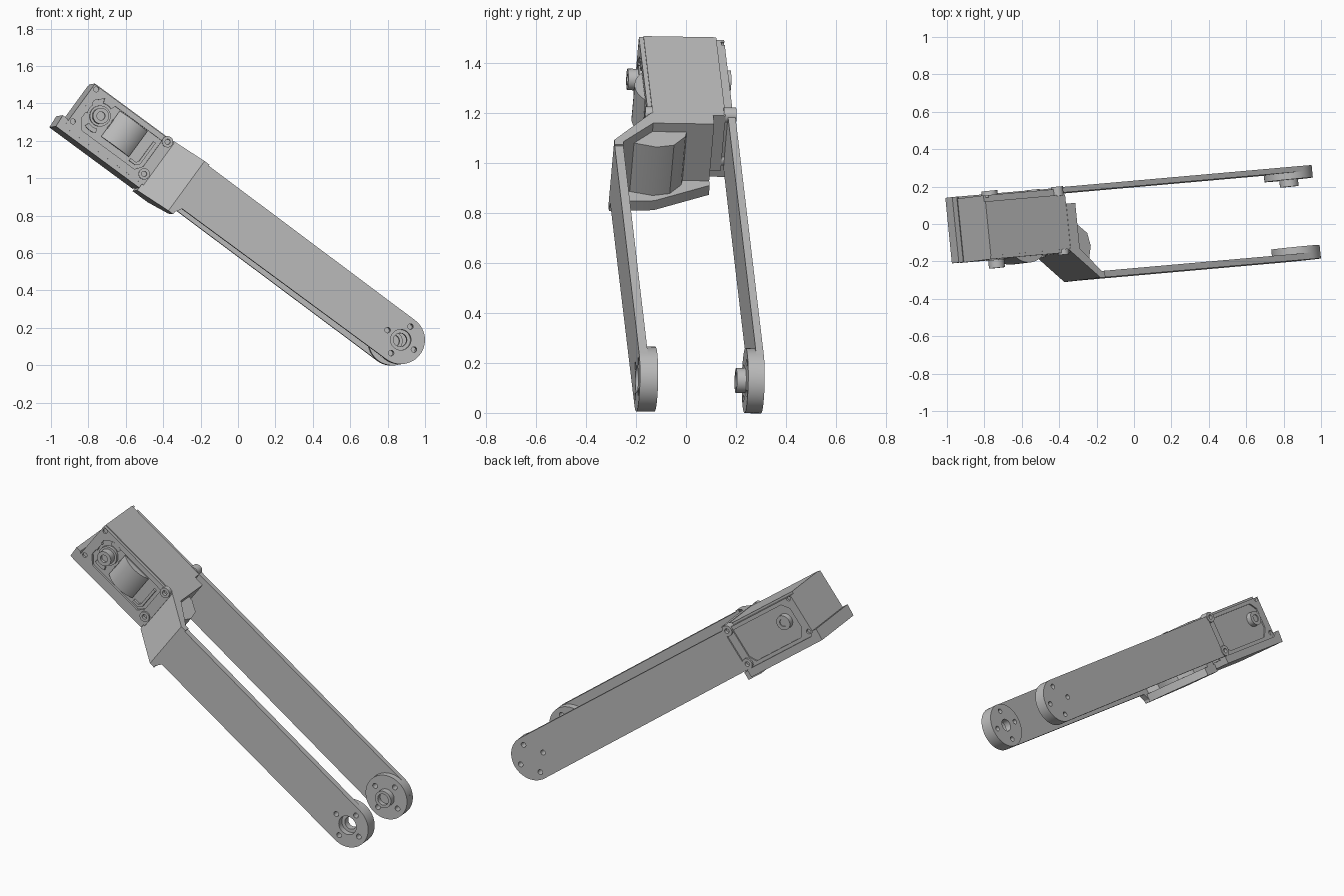
import bpy, bmesh
from math import cos, sin, pi, radians
from mathutils import Vector, Matrix

cube = bpy.data.objects.get("Cube")
if cube:
    bpy.data.objects.remove(cube)

mat = bpy.data.materials.new("plain grey")
mat.use_nodes = True
GREY = (0.5, 0.5, 0.5, 1)
mat.diffuse_color = GREY
mat.node_tree.nodes["Principled BSDF"].inputs["Base Color"].default_value = GREY

# Tilted frame: u along the arms, v towards the back, w across the arm width
U = Vector((0.803, 0.071, -0.592)).normalized()
V = Vector((-0.1, 0.995, -0.016))
V = (V - U * V.dot(U)).normalized()
W = U.cross(V)
FRAME = Matrix((U, V, W)).transposed().to_4x4()
FRAME.translation = (0, 0, -0.004)


def circle(u, w, r, n=40, start=0, end=2 * pi):
    closed = abs(end - start) > 6.28
    steps = n if closed else n - 1
    return [(u + r * cos(start + (end - start) * i / steps),
             w + r * sin(start + (end - start) * i / steps)) for i in range(n)]


def rect(u0, u1, w0, w1):
    return [(u0, w0), (u1, w0), (u1, w1), (u0, w1)]


def prism(name, outlines, lo, hi, along="v"):
    """Extrude closed outlines along v (outline in u, w) or w (outline in u, v)."""
    bm = bmesh.new()
    for pts in outlines:
        ends = []
        for h in (lo, hi):
            ends.append([bm.verts.new((a, h, b) if along == "v" else (a, b, h)) for a, b in pts])
        bm.faces.new(ends[0])
        bm.faces.new(ends[1])
        for i in range(len(pts)):
            j = (i + 1) % len(pts)
            bm.faces.new((ends[0][i], ends[0][j], ends[1][j], ends[1][i]))
    bmesh.ops.recalc_face_normals(bm, faces=bm.faces)
    mesh = bpy.data.meshes.new(name)
    bm.to_mesh(mesh)
    bm.free()
    mesh.materials.append(mat)
    obj = bpy.data.objects.new(name, mesh)
    obj.matrix_world = FRAME
    bpy.context.collection.objects.link(obj)
    return obj


def activate(obj):
    bpy.ops.object.select_all(action="DESELECT")
    obj.select_set(True)
    bpy.context.view_layer.objects.active = obj


def cut(obj, outlines, lo, hi):
    cutter = prism("cutter", outlines, lo, hi)
    cutter.hide_render = True
    mod = obj.modifiers.new("cut", "BOOLEAN")
    mod.operation, mod.solver, mod.object = "DIFFERENCE", "EXACT", cutter
    activate(obj)
    bpy.ops.object.modifier_apply(modifier=mod.name)
    bpy.data.objects.remove(cutter)


PU, PW, R = 0.602, 0.61, 0.13          # joint axis and arm end radius
HU, HW = -1.396, 0.63                  # drive shaft axis
LOW, TOP = 0.48, 0.75
screws = [(u, w) for u in (-1.497, -1.023) for w in (0.52, 0.733)]
joint_holes = [circle(PU + 0.088 * cos(a), PW + 0.088 * sin(a), 0.015, 16)
               for a in (0, pi / 2, pi, 3 * pi / 2)]
round_end = circle(PU, PW, R, 28, -pi / 2, pi / 2)

# Front arm and its joint disc
front_arm = prism("front_arm", [[(-0.81, LOW)] + round_end + [(-0.81, TOP)]], -0.285, -0.25)
cut(front_arm, joint_holes + [circle(PU, PW, 0.055)], -0.4, 0)
front_disc = prism("front_joint_disc", [circle(PU, PW, R, 56)], -0.2505, -0.212)
cut(front_disc, joint_holes + [circle(PU, PW, 0.036)], -0.4, 0)

# Back arm, with two screw ears at the housing end
back_arm = prism("back_arm", [[(-1.0, LOW + 0.01)] + round_end + [(-1.0, TOP - 0.005)]], 0.186, 0.216)
back_ears = prism("back_arm_ears", [circle(u, w, 0.032, 24) for u, w in screws[2:]], 0.17, 0.22)
back_disc = prism("back_joint_disc", [circle(PU, PW, R, 56)], 0.15, 0.187)
for part in (back_arm, back_disc):
    cut(part, joint_holes, 0.1, 0.3)
cut(back_ears, [circle(u, w, 0.014, 16) for u, w in screws[2:]], 0.2, 0.3)
back_boss = prism("back_joint_boss", [circle(PU, PW, 0.05)], 0.113, 0.16)
cut(back_boss, [circle(PU, PW, 0.033)], 0.1, 0.14)

# Housing with base plate, lip and side covers
housing = prism("housing", [rect(-1.52, -0.99, 0.48, 0.755)], -0.117, 0.175)
base = prism("housing_base", [[(-1.555, 0.445), (-1.0, 0.445), (-1.0, 0.49), (-1.50, 0.49),
                               (-1.53, 0.515), (-1.56, 0.515)]], -0.133, 0.219)
inner = [(-1.43, 0.51), (-1.08, 0.51), (-1.05, 0.55), (-1.05, 0.72), (-1.43, 0.72), (-1.47, 0.68),
         (-1.47, 0.56)]
front_cover = prism("front_cover", [rect(-1.52, -0.99, 0.47, 0.75)], -0.135, -0.116)
cut(front_cover, [inner], -0.2, -0.122)
back_cover = prism("back_cover", [rect(-1.52, -1.0, 0.47, 0.742)], 0.174, 0.208)
cut(back_cover, [inner], 0.2, 0.3)
screw_holes = [circle(u, w, 0.014, 16) for u, w in screws]
cut(back_cover, screw_holes, 0.195, 0.3)
ears = prism("front_ears", [circle(u, w, 0.03, 24) for u, w in screws[2:]], -0.145, -0.115)
for part in (ears, front_cover):
    cut(part, screw_holes, -0.2, -0.124)

# Drive shaft bosses, petals round the horn, and curved motor face
for name, lo, hi, a, b in (("front_shaft", -0.182, -0.11, -0.2, -0.165),
                           ("back_shaft", 0.17, 0.232, 0.226, 0.3)):
    shaft = prism(name, [circle(HU, HW, 0.043)], lo, hi)
    cut(shaft, [circle(HU, HW, 0.022, 24)], a, b)
prism("shaft_collar", [circle(HU, HW, 0.056)], -0.14, -0.11)
petals = []
for k in range(4):
    a = k * pi / 2
    petals.append(circle(HU, HW, 0.095, 8, a - 0.38, a + 0.38)
                  + circle(HU, HW, 0.07, 8, a + 0.38, a - 0.38))
prism("horn_petals", petals, -0.136, -0.116)
arc = circle(-1.235, -0.035, 0.135, 16, radians(227), radians(313))
prism("motor_face", [arc], 0.545, 0.715, along="w")
prism("cover_rib", [[(-1.13, 0.53), (-1.09, 0.53), (-1.07, 0.55), (-1.07, 0.69),
                     (-1.085, 0.69), (-1.085, 0.56), (-1.095, 0.545), (-1.13, 0.545)]], -0.138, -0.118)

# Bracket: end plate, slanted wall, foot plate and gusset
prism("bracket_plate", [rect(-0.99, -0.93, -0.12, 0.125)], 0.43, 0.757, along="w")
prism("bracket_slant", [[(-1.0, -0.122), (-0.812, -0.285), (-0.78, -0.285), (-0.78, -0.25),
                         (-0.80, -0.25), (-0.94, -0.11), (-0.99, -0.11)]], 0.43, 0.757, along="w")
prism("bracket_foot", [[(-1.0, -0.122), (-0.812, -0.285), (-0.78, -0.285), (-0.79, -0.105),
                        (-0.90, 0.125), (-1.0, 0.125)]], 0.428, 0.475, along="w")
prism("bracket_toe", [[(-0.81, 0.428), (-0.79, 0.428), (-0.755, LOW + 0.005), (-0.81, LOW + 0.005)]],
      -0.285, -0.25)
prism("bracket_gusset", [[(-0.94, 0.02), (-0.90, 0.01), (-0.84, -0.04), (-0.825, -0.11),
                          (-0.85, -0.2), (-0.94, -0.11)]], 0.46, 0.715, along="w")

# Smooth round walls, keep corners sharp
bpy.ops.object.select_all(action="DESELECT")
for obj in bpy.context.scene.objects:
    if obj.type == "MESH":
        obj.select_set(True)
        bpy.context.view_layer.objects.active = obj
bpy.ops.object.shade_smooth_by_angle(angle=radians(30))
